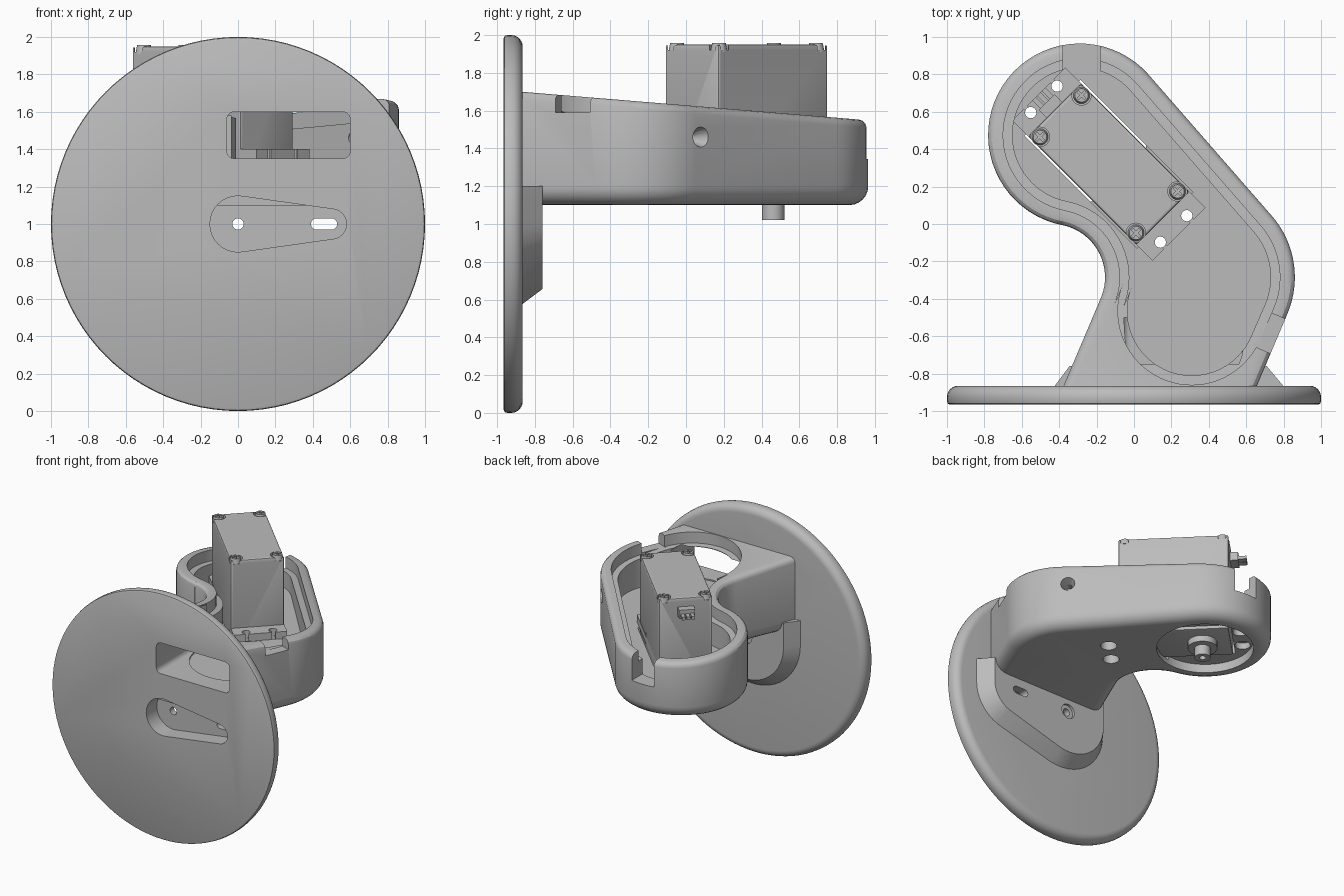
import bpy, bmesh, math
from math import cos, sin, radians
from mathutils import Matrix, Vector

if "Cube" in bpy.data.objects:
    bpy.data.objects.remove(bpy.data.objects["Cube"])

grey = bpy.data.materials.new("plain_grey")
grey.use_nodes = True
grey.diffuse_color = (0.5, 0.5, 0.5, 1)
grey.node_tree.nodes["Principled BSDF"].inputs["Base Color"].default_value = (0.5, 0.5, 0.5, 1)


def finish(name, bm):
    bmesh.ops.recalc_face_normals(bm, faces=bm.faces)
    mesh = bpy.data.meshes.new(name)
    bm.to_mesh(mesh)
    bm.free()
    mesh.materials.append(grey)
    obj = bpy.data.objects.new(name, mesh)
    bpy.context.collection.objects.link(obj)
    return obj


def loft(name, rings):
    """Skin a stack of equal rings and cap both ends."""
    bm = bmesh.new()
    loops = [[bm.verts.new(p) for p in ring] for ring in rings]
    n = len(loops[0])
    for a, b in zip(loops, loops[1:]):
        for i in range(n):
            bm.faces.new((a[i], a[(i + 1) % n], b[(i + 1) % n], b[i]))
    bm.faces.new(loops[0])
    bm.faces.new(loops[-1])
    return finish(name, bm)


def hull(name, points, matrix=Matrix()):
    """Convex solid around the points."""
    bm = bmesh.new()
    for p in points:
        bm.verts.new(matrix @ Vector(p))
    bmesh.ops.convex_hull(bm, input=bm.verts)
    bmesh.ops.dissolve_limit(bm, angle_limit=radians(0.5), verts=bm.verts, edges=bm.edges)
    return finish(name, bm)


def box(name, x, y, z, matrix=Matrix()):
    return hull(name, [(i, j, k) for i in x for j in y for k in z], matrix)


def circle(cx, cy, r, n=32, start=0, end=360):
    full = end - start == 360
    steps = n if full else n - 1
    return [(cx + r * cos(radians(start + (end - start) * i / steps)),
             cy + r * sin(radians(start + (end - start) * i / steps))) for i in range(n)]


def rod(name, cx, cy, r0, r1, z0, z1, matrix=Matrix(), n=32):
    return hull(name, [(x, y, z0) for x, y in circle(cx, cy, r0, n)]
                + [(x, y, z1) for x, y in circle(cx, cy, r1, n)], matrix)


def cut(targets, cutter):
    for obj in targets:
        mod = obj.modifiers.new("cut", 'BOOLEAN')
        mod.operation, mod.solver, mod.object = 'DIFFERENCE', 'EXACT', cutter
        graph = bpy.context.evaluated_depsgraph_get()
        mesh = bpy.data.meshes.new_from_object(obj.evaluated_get(graph))
        obj.modifiers.clear()
        obj.data = mesh
    bpy.data.objects.remove(cutter)


# Arm outline: two lobes joined by a concave bend, inset by d
REAR, FRONT, BEND, POCKET = (-0.29, 0.475), (0.36, -0.285), (-0.44, -0.285), (0.309, -0.465)
TILT, SLANT, MEET = -23, 41.8, 258.8


def outline(d, pocket):
    pts = circle(*REAR, 0.49 - d, 40, MEET, SLANT)
    pts += circle(*FRONT, 0.5 - d, 16, SLANT, TILT)
    bend = circle(*BEND, 0.285 + d, 24, TILT, MEET - 180)
    if pocket:
        pts += circle(*POCKET, 0.475 - d, 36, TILT - 1, TILT - 179)
    else:
        for x, y in (pts[-1], bend[0]):
            pts.append((x - (y + 0.9) * 0.424, -0.9))
    return pts + bend


def top(y):
    return 1.70 - 0.0824 * (y + 0.87)


def pocket_cutter(d, bottom):
    pts = outline(d, True)
    return loft("cutter", [[(x, y, bottom(y)) for x, y in pts], [(x, y, 2.2) for x, y in pts]])


# Round wall plate with a soft rear rim
profile = [(0.985, -0.965), (0.996, -0.96), (1, -0.945)]
profile += [(0.94 + 0.06 * cos(radians(a)), -0.925 + 0.06 * sin(radians(a))) for a in range(0, 91, 15)]
wall_plate = loft("wall_plate", [[(x, y, z + 1) for x, z in circle(0, 0, r, 96)] for r, y in profile])

# Arm housing with rounded underside and sloping top
rings = []
for a in range(0, 91, 15):
    s, c = sin(radians(a)), cos(radians(a))
    rings.append([(x, y, 1.2 - 0.1 * c) for x, y in outline(0.1 * (1 - s), False)])
for a in range(0, 91, 30):
    s, c = sin(radians(a)), cos(radians(a))
    rings.append([(x, y, top(y) - 0.04 + 0.04 * s) for x, y in outline(0.04 * (1 - c), False)])
housing = loft("arm_housing", rings)

# Tapered boss below the arm, behind the plate
points = []
for r0, r1, y in ((0.435, 0.31, -0.88), (0.345, 0.21, -0.76)):
    low = circle(0, 1, r0, 24, 180, 360) + circle(0.5, 1, r1, 24, 180, 360)
    low += [(-r0, 1.2), (0.5 + r1, 1.2)]
    points += [(x, y, z) for x, z in low]
boss = hull("mounting_boss", points)

# Open cavity with a lid ledge
cut([housing], pocket_cutter(0.08, lambda y: top(y) - 0.09))
cut([housing], pocket_cutter(0.13, lambda y: 1.34))

# Cable window through the plate
window = []
for x, z in ((-0.02, 1.39), (0.56, 1.39), (-0.02, 1.56), (0.56, 1.56)):
    window += circle(x, z, 0.04, 16)
cut([wall_plate, housing], hull("cutter", [(x, y, z) for x, z in window for y in (-1.1, -0.5)]))

# Keyhole recess, screw hole and slot
base = [wall_plate, boss]
for shape, y0, y1 in (
        (circle(0, 1, 0.15) + circle(0.5, 1, 0.08), -1.1, -0.83),
        (circle(0, 1, 0.03), -1.1, -0.6),
        (circle(0, 1, 0.06), -0.78, -0.6),
        (circle(0.42, 1, 0.03) + circle(0.5, 1, 0.03), -1.1, -0.6)):
    cut(base, hull("cutter", [(x, y, z) for x, z in shape for y in (y0, y1)]))

# Rear notch, side notch and side screw hole in the housing wall
cut([housing], box("cutter", (-0.38, -0.18), (0.76, 1.2), (1.345, 2)))
side = Matrix.Translation((0.82, -0.48, 0)) @ Matrix.Rotation(radians(TILT), 4, 'Z')
cut([housing], box("cutter", (-0.1, 0.1), (-0.23, -0.03), (1.59, 2), side))
axis = Vector((cos(radians(SLANT)), sin(radians(SLANT)), 0))
bore = Matrix.Translation((0.71, 0.08, 1.46)) @ axis.to_track_quat('Z', 'Y').to_matrix().to_4x4()
cut([housing], rod("cutter", 0, 0, 0.03, 0.03, -0.2, 0.1, bore))
cut([housing], rod("cutter", 0, 0, 0.03, 0.065, -0.07, 0.03, bore))

# Servo frame: local x runs along the servo
servo = Matrix.Translation((-0.135, 0.32, 0)) @ Matrix.Rotation(radians(-45), 4, 'Z')

# Motor pocket and round underside recess
cut([housing], box("cutter", (-0.425, 0.425), (-0.212, 0.212), (1.14, 2), servo))
cut([housing], rod("cutter", *REAR, 0.36, 0.36, 0.9, 1.17, n=48))

# Servo body and mounting flange
body = box("servo_body", (-0.41, 0.41), (-0.2, 0.2), (1.15, 1.95), servo)
bevel = body.modifiers.new("bevel", 'BEVEL')
bevel.width, bevel.segments = 0.012, 2
flange = box("servo_flange", (-0.53, 0.53), (-0.2, 0.2), (1.342, 1.4), servo)

for sx in (-1, 1):
    for sy in (-1, 1):
        # Flange holes with open slots, and counterbores underneath
        x, y = 0.49 * sx, 0.1 * sy
        cut([flange, housing], rod("cutter", x, y, 0.03, 0.03, 1, 1.6, servo))
        cut([flange], box("cutter", (x, x + 0.1 * sx), (y - 0.012, y + 0.012), (1.3, 1.5), servo))
        cut([housing], rod("cutter", x, y, 0.065, 0.055, 1, 1.22, servo))
        # Case screws with cross recess
        x, y = 0.363 * sx, 0.157 * sy
        cut([body], rod("cutter", x, y, 0.052, 0.052, 1.92, 2, servo))
        screw = rod("case_screw", x, y, 0.046, 0.036, 1.91, 1.958, servo, 24)
        for w, h in ((0.028, 0.006), (0.006, 0.028)):
            cut([screw], box("cutter", (x - w, x + w), (y - h, y + h), (1.942, 2), servo))

# Output shaft below the servo
rod("shaft_collar", -0.2, 0, 0.11, 0.11, 1.1, 1.16, servo)
rod("output_shaft", -0.2, 0, 0.06, 0.06, 1.02, 1.12, servo, 20)
cut([bpy.data.objects["output_shaft"]], rod("cutter", -0.2, 0, 0.025, 0.025, 1, 1.07, servo, 16))

# Cable connector on the servo end
box("cable_connector", (-0.47, -0.4), (-0.06, 0.06), (1.81, 1.88), servo)
for i in (-1, 0, 1):
    box("connector_wire", (-0.53, -0.46), (0.036 * i - 0.013, 0.036 * i + 0.013), (1.825, 1.85), servo)

# Smooth curved faces, keep edges sharp
bpy.ops.object.select_all(action='DESELECT')
for obj in bpy.context.scene.objects:
    if obj.type == 'MESH':
        obj.select_set(True)
        bpy.context.view_layer.objects.active = obj
bpy.ops.object.shade_smooth_by_angle(angle=radians(30))
